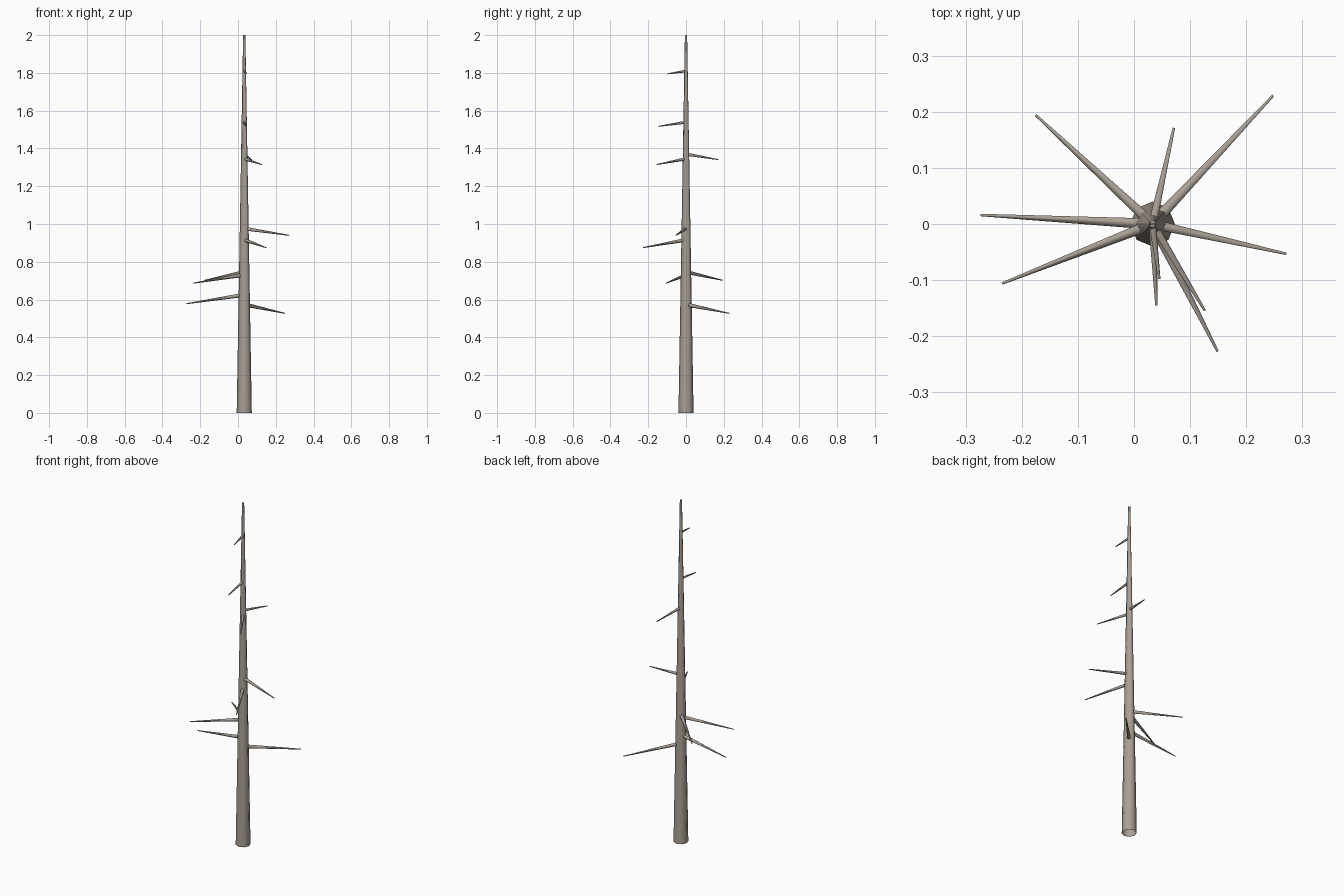
import bpy
from mathutils import Vector

if "Cube" in bpy.data.objects:
    bpy.data.objects.remove(bpy.data.objects["Cube"])

CX = 0.033  # trunk axis offset in x

bark = bpy.data.materials.new("bark")
bark.diffuse_color = (0.40, 0.35, 0.30, 1)
bark.use_nodes = True
bark.node_tree.nodes["Principled BSDF"].inputs["Base Color"].default_value = bark.diffuse_color


def taper(name, a, b, r1, r2, sides):
    """Open-ended tapered limb running from point a to point b."""
    a, b = Vector(a), Vector(b)
    d = b - a
    bpy.ops.mesh.primitive_cone_add(vertices=sides, radius1=r1, radius2=r2,
                                    depth=d.length, location=(a + b) / 2,
                                    end_fill_type='NOTHING')
    ob = bpy.context.object
    ob.name = name
    ob.rotation_euler = d.to_track_quat('Z', 'Y').to_euler()
    ob.data.materials.append(bark)
    bpy.ops.object.shade_smooth_by_angle(angle=1.1)
    return ob


# Trunk
taper("trunk", (CX, 0, 0), (CX, 0, 2), 0.04, 0.006, 8)

# Bare branches: tip x, tip y, tip z, height where it leaves the trunk axis
branches = [
    (0.248, 0.229, 0.527, 0.574),
    (-0.273, 0.016, 0.578, 0.625),
    (-0.235, -0.106, 0.687, 0.731),
    (-0.175, 0.194, 0.702, 0.746),
    (0.149, -0.227, 0.875, 0.916),
    (0.271, -0.053, 0.94, 0.976),
    (0.126, -0.154, 1.315, 1.345),
    (0.071, 0.171, 1.341, 1.37),
    (0.04, -0.145, 1.517, 1.539),
    (0.045, -0.098, 1.795, 1.81),
]
for i, (x, y, z, z0) in enumerate(branches, 1):
    r = 0.0135 - 0.0035 * z0
    taper(f"branch_{i}", (CX, 0, z0), (x, y, z), r, 0.0025, 6)
